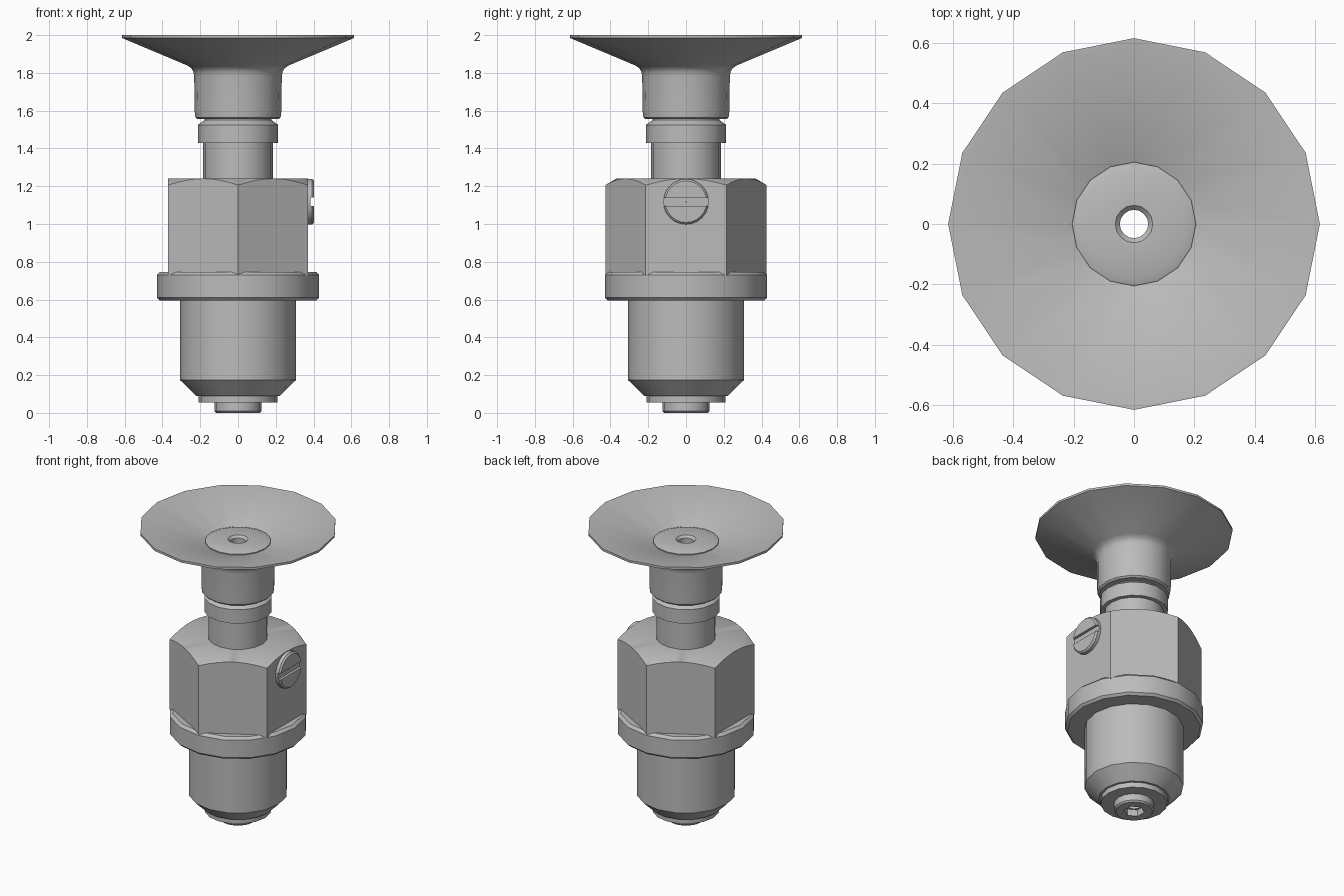
import bpy, bmesh
from math import cos, sin, tau, pi, radians

old = bpy.data.objects.get("Cube")
if old:
    bpy.data.objects.remove(old, do_unlink=True)

grey = bpy.data.materials.new("light grey")
grey.use_nodes = True
color = (0.5, 0.5, 0.5, 1)
grey.diffuse_color = color
grey.node_tree.nodes["Principled BSDF"].inputs["Base Color"].default_value = color

BORE = 0.047


def ring(name, profile, sides=16, phase=0.0):
    """Revolve a closed (radius, height) outline around z."""
    bm = bmesh.new()
    loops = []
    for i in range(sides):
        a = tau * i / sides + phase
        loops.append([bm.verts.new((r * cos(a), r * sin(a), z)) for r, z in profile])
    n = len(profile)
    for i in range(sides):
        a, b = loops[i], loops[(i + 1) % sides]
        for j in range(n):
            k = (j + 1) % n
            bm.faces.new((a[j], b[j], b[k], a[k]))
    bmesh.ops.recalc_face_normals(bm, faces=bm.faces)
    mesh = bpy.data.meshes.new(name)
    bm.to_mesh(mesh)
    bm.free()
    mesh.materials.append(grey)
    obj = bpy.data.objects.new(name, mesh)
    bpy.context.collection.objects.link(obj)
    return obj


def activate(obj):
    bpy.ops.object.select_all(action="DESELECT")
    obj.select_set(True)
    bpy.context.view_layer.objects.active = obj


def carve(obj, cutter, operation="DIFFERENCE"):
    cutter.hide_render = True
    mod = obj.modifiers.new("carve", "BOOLEAN")
    mod.operation, mod.object, mod.solver = operation, cutter, "EXACT"
    activate(obj)
    bpy.ops.object.modifier_apply(modifier=mod.name)
    bpy.data.objects.remove(cutter, do_unlink=True)


def smooth(obj):
    activate(obj)
    bpy.ops.object.shade_smooth_by_angle(angle=radians(32))


parts = []

# Suction cup with a thin flared lip
parts.append(ring("suction_cup", [
    (0.17, 1.555), (0.215, 1.555), (0.226, 1.565), (0.23, 1.60), (0.232, 1.78),
    (0.236, 1.805), (0.247, 1.825), (0.27, 1.84), (0.615, 1.985), (0.615, 2.0),
    (0.605, 2.0), (0.195, 1.893), (0.17, 1.88)]))

# Hollow stem with a collar under the cup and a plug inside it
parts.append(ring("stem", [
    (BORE, 0.62), (0.185, 0.62), (0.185, 1.43), (0.212, 1.43), (0.212, 1.525),
    (0.178, 1.55), (0.178, 1.85), (0.205, 1.85), (0.205, 1.902), (0.178, 1.912),
    (0.062, 1.912), (BORE, 1.897)]))

# Hexagonal nut with chamfered top corners
nut = ring("hex_nut", [(0.1, 0.725), (0.427, 0.725), (0.427, 1.3), (0.1, 1.3)], 6, pi / 2)
chamfer = ring("chamfer_cutter", [
    (0.08, 0.6), (0.47, 0.6), (0.47, 1.18), (0.37, 1.24), (0.08, 1.24)], 48)
carve(nut, chamfer, "INTERSECT")
parts.append(nut)

# Flange and lower body
parts.append(ring("flange", [
    (0.1, 0.595), (0.415, 0.595), (0.43, 0.61), (0.43, 0.73), (0.412, 0.747),
    (0.1, 0.747)]))
parts.append(ring("lower_body", [
    (BORE, 0.085), (0.222, 0.09), (0.308, 0.175), (0.308, 0.62), (BORE, 0.62)]))
parts.append(ring("bottom_ring", [
    (BORE, 0.055), (0.208, 0.055), (0.208, 0.095), (BORE, 0.095)]))

# Bottom plug with a hexagonal socket
plug = ring("bottom_plug", [
    (BORE, 0.0), (0.115, 0.0), (0.125, 0.01), (0.125, 0.06), (BORE, 0.06)])
socket = ring("socket_cutter", [
    (0.01, -0.1), (0.065, -0.1), (0.065, 0.045), (0.01, 0.045)], 6, pi / 2)
carve(plug, socket)
parts.append(plug)

# Slotted screw head on the side of the nut
screw = ring("side_screw", [
    (0.002, 0.35), (0.12, 0.35), (0.12, 0.393), (0.11, 0.403), (0.002, 0.403)], 24)
bpy.ops.mesh.primitive_cube_add(size=1, location=(0, 0, 0.435))
slot = bpy.context.object
slot.scale = (0.045, 0.4, 0.1)
bpy.context.view_layer.update()
carve(screw, slot)
screw.rotation_euler = (0, pi / 2, 0)
screw.location = (0, 0, 1.118)
parts.append(screw)

for part in parts:
    smooth(part)
